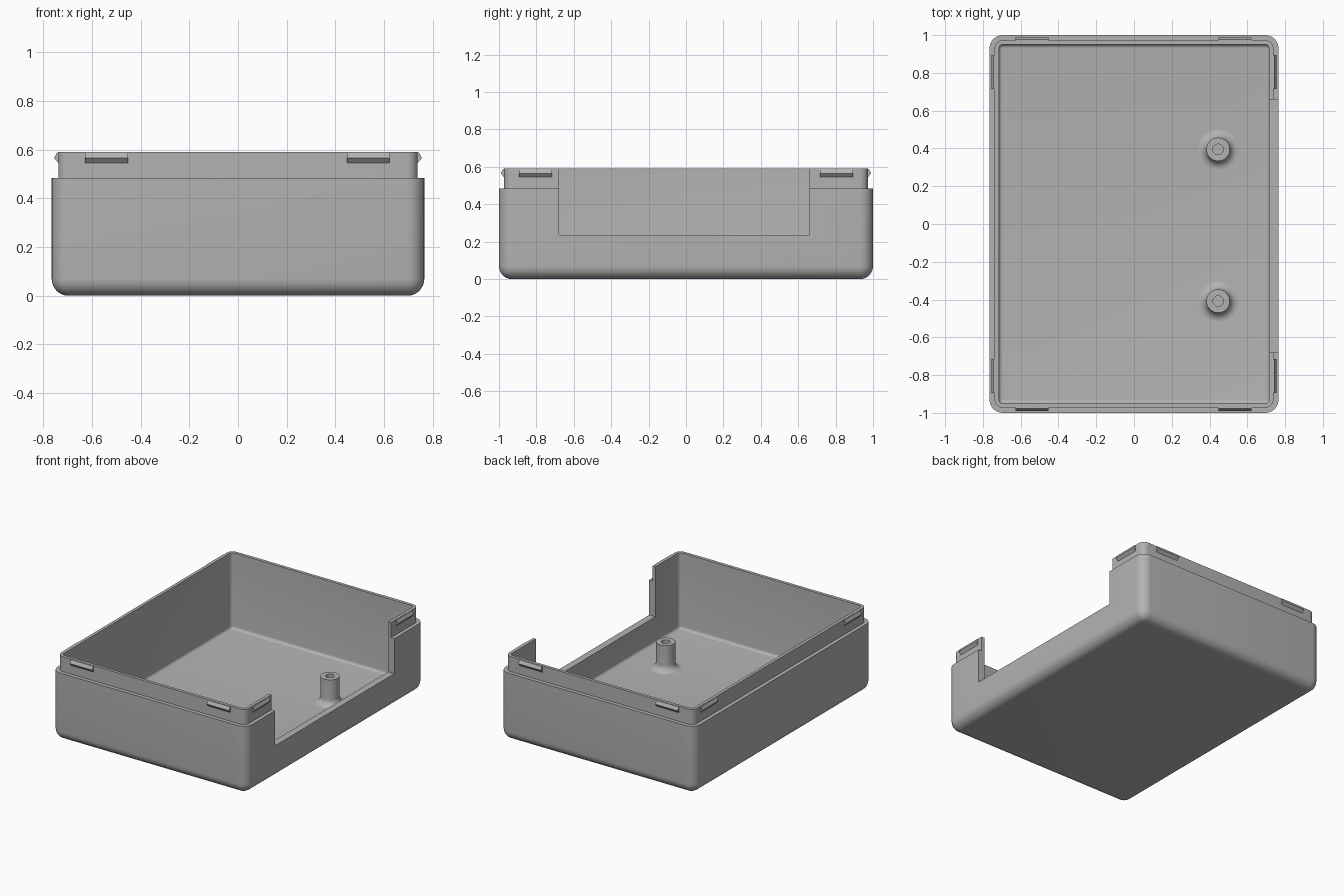
import bpy, bmesh, math
from mathutils import Vector, Matrix

if "Cube" in bpy.data.objects:
    bpy.data.objects.remove(bpy.data.objects["Cube"])

grey = bpy.data.materials.new("plain grey")
grey.diffuse_color = (0.45, 0.45, 0.45, 1)
grey.use_nodes = True
grey.node_tree.nodes["Principled BSDF"].inputs["Base Color"].default_value = grey.diffuse_color


def finish(name, bm, smooth=True):
    bmesh.ops.recalc_face_normals(bm, faces=bm.faces)
    me = bpy.data.meshes.new(name)
    bm.to_mesh(me)
    bm.free()
    me.materials.append(grey)
    ob = bpy.data.objects.new(name, me)
    bpy.context.collection.objects.link(ob)
    if smooth:
        shade(ob)
    return ob


def shade(ob):
    bpy.ops.object.select_all(action='DESELECT')
    ob.select_set(True)
    bpy.context.view_layer.objects.active = ob
    bpy.ops.object.shade_smooth_by_angle(angle=math.radians(30))


def ring(bm, hx, hy, r, z, n=8):
    """Rounded rectangle of vertices."""
    out = []
    for k, (sx, sy) in enumerate([(1, 1), (-1, 1), (-1, -1), (1, -1)]):
        for i in range(n + 1):
            a = math.pi / 2 * (k + i / n)
            out.append(bm.verts.new((sx * (hx - r) + r * math.cos(a),
                                     sy * (hy - r) + r * math.sin(a), z)))
    return out


def bridge(bm, a, b):
    n = len(a)
    for i in range(n):
        bm.faces.new((a[i], a[(i + 1) % n], b[(i + 1) % n], b[i]))


# Tray shell: rounded outside, stepped lip, inside wall, floor
HX, HY, R, FLOOR = 0.765, 1.0, 0.07, 0.05
bm = bmesh.new()
rings = []
for i in range(9):
    a = math.pi / 2 * i / 8
    d = R * (1 - math.sin(a)) * 0.97
    rings.append(ring(bm, HX - d, HY - d, R - d, R * (1 - math.cos(a))))
rings.append(ring(bm, HX, HY, R, 0.483))
rings.append(ring(bm, HX - 0.027, HY - 0.027, 0.045, 0.483))
rings.append(ring(bm, HX - 0.027, HY - 0.027, 0.045, 0.59))
rings.append(ring(bm, HX - 0.049, HY - 0.049, 0.024, 0.59))
r = 0.02
for i in range(6):
    a = math.pi / 2 * i / 5
    d = 0.049 + r * (1 - math.cos(a))
    rings.append(ring(bm, HX - d, HY - d, 0.073 - d, FLOOR + r * (1 - math.sin(a))))
for a, b in zip(rings, rings[1:]):
    bridge(bm, a, b)
bm.faces.new(rings[0])
bm.faces.new(rings[-1])
tray = finish("tray_shell", bm, False)

# Wide opening in the right wall
bm = bmesh.new()
bmesh.ops.create_cube(bm, size=1, matrix=Matrix.Translation((0.8, -0.01, 0.635))
                      @ Matrix.Diagonal((0.4, 1.34, 0.8, 1)))
cutter = finish("opening_cutter", bm, False)
mod = tray.modifiers.new("opening", 'BOOLEAN')
mod.operation, mod.solver, mod.object = 'DIFFERENCE', 'EXACT', cutter
bpy.context.view_layer.objects.active = tray
bpy.ops.object.modifier_apply(modifier=mod.name)
bpy.data.objects.remove(cutter)
shade(tray)

# Snap ridges around the lip: centre along wall, wall direction
PROFILE = [(-0.004, 0.54), (0.017, 0.565), (0.005, 0.588), (-0.004, 0.588)]


def ridge(name, normal, along, centre, dist, half):
    bm = bmesh.new()
    ends = []
    for s in (-half, half):
        ends.append([bm.verts.new(normal * (dist + o) + along * (centre + s)
                                  + Vector((0, 0, z))) for o, z in PROFILE])
    bridge(bm, *ends)
    for e in ends:
        bm.faces.new(e)
    finish(name, bm, False)


X, Y = Vector((1, 0, 0)), Vector((0, 1, 0))
for s, end in ((-1, "front"), (1, "back")):
    for c, side in ((-0.54, "left"), (0.535, "right")):
        ridge(f"snap_ridge_{end}_{side}", Y * s, X, c, HY - 0.027, 0.088)
for s, side in ((-1, "left"), (1, "right")):
    for c, end in ((-0.805, "front"), (0.805, "back")):
        ridge(f"snap_ridge_{side}_{end}", X * s, Y, c, HX - 0.027, 0.089)

# Screw posts: flared foot, flat top, blind hole
post = [(0.11, FLOOR - 0.004)]
for i in range(9):
    a = math.pi / 2 * i / 8
    post.append((0.108 - 0.046 * math.sin(a), FLOOR + 0.046 * (1 - math.cos(a))))
post += [(0.062, 0.235), (0.028, 0.235), (0.028, 0.07)]
for name, y in (("screw_post_front", -0.408), ("screw_post_back", 0.395)):
    bm = bmesh.new()
    n = 40
    loops = [[bm.verts.new((0.445 + q * math.cos(2 * math.pi * i / n),
                            y + q * math.sin(2 * math.pi * i / n), z))
              for i in range(n)] for q, z in post]
    for a, b in zip(loops, loops[1:]):
        bridge(bm, a, b)
    bm.faces.new(loops[0])
    bm.faces.new(loops[-1])
    finish(name, bm)
